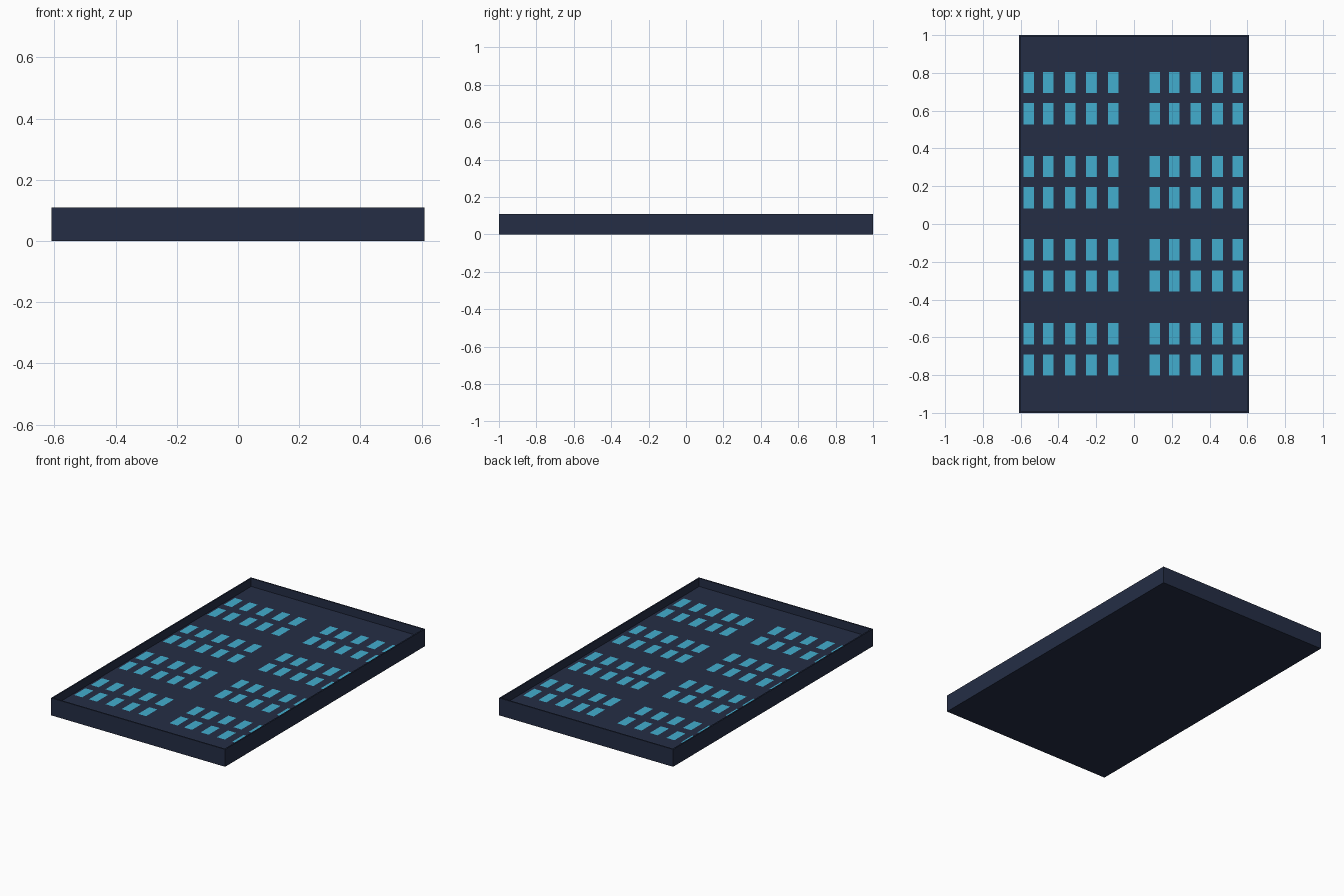
import bpy, bmesh

if "Cube" in bpy.data.objects:
    bpy.data.objects.remove(bpy.data.objects["Cube"])

W, L, H = 0.61, 1.0, 0.11      # half width, half length, height
RIM, FLOOR = 0.012, 0.058      # wall thickness, recessed panel height


def material(name, color):
    m = bpy.data.materials.new(name)
    m.diffuse_color = color
    m.use_nodes = True
    m.node_tree.nodes["Principled BSDF"].inputs["Base Color"].default_value = m.diffuse_color
    return m


def finish(bm, name, mat):
    me = bpy.data.meshes.new(name)
    bm.to_mesh(me)
    bm.free()
    me.materials.append(mat)
    ob = bpy.data.objects.new(name, me)
    bpy.context.collection.objects.link(ob)
    return ob


navy = material("navy", (0.018, 0.027, 0.06, 1))
cyan = material("cyan", (0.055, 0.42, 0.62, 1))

# Tray: solid slab with its top inset and pushed down inside a thin rim
bm = bmesh.new()
bmesh.ops.create_cube(bm, size=1)
for v in bm.verts:
    v.co = (v.co.x * 2 * W, v.co.y * 2 * L, (v.co.z + 0.5) * H)
bm.normal_update()
top = max(bm.faces, key=lambda f: f.normal.z)
bmesh.ops.inset_region(bm, faces=[top], thickness=RIM)
walls = bmesh.ops.extrude_discrete_faces(bm, faces=[top])["faces"]
for v in walls[0].verts:
    v.co.z = FLOOR
bmesh.ops.recalc_face_normals(bm, faces=bm.faces)
finish(bm, "tray", navy)

# Window panes: two blocks of five columns, four pairs of rows
columns = [-0.558, -0.455, -0.338, -0.225, -0.11, 0.11, 0.212, 0.328, 0.442, 0.55]
bm = bmesh.new()
for pair in (0.667, 0.222, -0.219, -0.664):
    for y in (pair - 0.083, pair + 0.083):
        for x in columns:
            vs = [bm.verts.new((x + sx * 0.028, y + sy * 0.056, FLOOR + 0.002))
                  for sx, sy in ((-1, -1), (1, -1), (1, 1), (-1, 1))]
            bm.faces.new(vs)
finish(bm, "window_panes", cyan)
